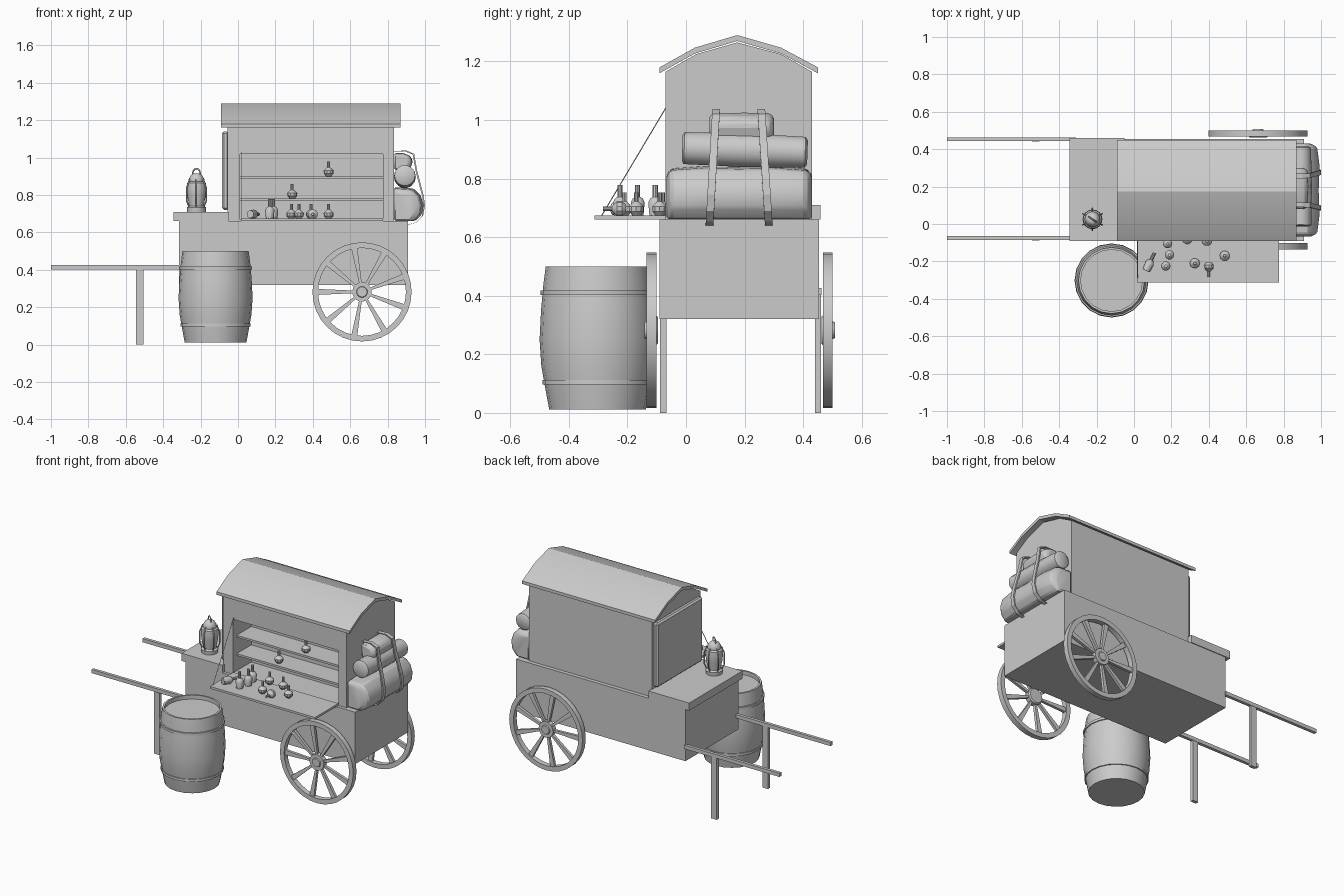
import bpy, bmesh, math
from mathutils import Matrix, Vector

if "Cube" in bpy.data.objects:
    bpy.data.objects.remove(bpy.data.objects["Cube"])


def finish(name, bm, smooth=None, mat=None):
    if mat:
        bmesh.ops.transform(bm, matrix=mat, verts=bm.verts)
    bmesh.ops.recalc_face_normals(bm, faces=bm.faces)
    me = bpy.data.meshes.new(name)
    bm.to_mesh(me)
    bm.free()
    ob = bpy.data.objects.new(name, me)
    bpy.context.collection.objects.link(ob)
    if smooth:
        bpy.ops.object.select_all(action='DESELECT')
        ob.select_set(True)
        bpy.context.view_layer.objects.active = ob
        bpy.ops.object.shade_smooth_by_angle(angle=math.radians(smooth))
    return ob


def add_loft(bm, rings, closed=False):
    """Skin equal rings of points; cap the ends unless closed into a loop."""
    vs = [[bm.verts.new(p) for p in r] for r in rings]
    n, m = len(vs[0]), len(vs)
    for i in range(m if closed else m - 1):
        a, b = vs[i], vs[(i + 1) % m]
        for j in range(n):
            bm.faces.new((a[j], a[(j + 1) % n], b[(j + 1) % n], b[j]))
    if not closed:
        bm.faces.new(vs[0])
        bm.faces.new(vs[-1])


def box(name, x, y, z):
    bm = bmesh.new()
    add_loft(bm, [[(x[0], y[0], h), (x[1], y[0], h), (x[1], y[1], h), (x[0], y[1], h)] for h in z])
    return finish(name, bm)


def prism(name, pts, x, smooth=None):
    bm = bmesh.new()
    add_loft(bm, [[(u, p[0], p[1]) for p in pts] for u in x])
    return finish(name, bm, smooth)


def add_lathe(bm, prof, segs, closed=False):
    add_loft(bm, [[(r * math.cos(2 * math.pi * k / segs), r * math.sin(2 * math.pi * k / segs), z)
                   for k in range(segs)] for r, z in prof], closed)


def lathe(name, prof, segs, mat, smooth=35):
    bm = bmesh.new()
    add_lathe(bm, prof, segs)
    return finish(name, bm, smooth, mat)


def tube(name, pts, r, segs=6, closed=False):
    cu = bpy.data.curves.new(name, 'CURVE')
    cu.dimensions = '3D'
    cu.bevel_depth, cu.bevel_resolution, cu.use_fill_caps = r, 1, True
    sp = cu.splines.new('POLY')
    sp.points.add(len(pts) - 1)
    for p, q in zip(sp.points, pts):
        p.co = (*q, 1)
    sp.use_cyclic_u = closed
    ob = bpy.data.objects.new(name, cu)
    bpy.context.collection.objects.link(ob)
    return ob


T = Matrix.Translation

# Cart body and counter
box("cart_body", (-.315, .91), (-.09, .455), (.32, .66))
box("counter_top", (-.345, -.05), (-.09, .46), (.66, .71))

# Cabin with arched gables and a recessed display opening
cabin = prism("cabin", [(-.07, .66), (-.07, 1.165), (.035, 1.225), (.175, 1.265),
                        (.325, 1.225), (.43, 1.165), (.43, .66)], (-.055, .835))
cutter = box("opening_cutter", (.012, .775), (-.2, .12), (.668, 1.02))
cutter.hide_render = True
cutter.hide_set(True)
mod = cabin.modifiers.new("opening", 'BOOLEAN')
mod.operation, mod.object, mod.solver = 'DIFFERENCE', cutter, 'EXACT'
for z in (.78, .90):
    box("display_shelf", (.01, .777), (-.03, .125), (z - .013, z))

# Roof shell
top = [(-.09, 1.18), (.03, 1.247), (.175, 1.29), (.325, 1.247), (.45, 1.18)]
prism("roof", top + [(y, z - .02) for y, z in reversed(top)], (-.092, .87), 30)

# Raised door panel on the left end
door = box("end_door", (-.085, -.05), (-.055, .415), (.72, 1.14))
bv = door.modifiers.new("bevel", 'BEVEL')
bv.width, bv.segments = .01, 1

# Fold-down tray and its cord
box("fold_down_tray", (.015, .775), (-.312, -.07), (.66, .674))
tube("tray_cord", [(.02, -.29, .67), (.02, -.07, 1.04)], .002)

# Handle shafts and prop legs
for y in (-.085, .443):
    box("handle_shaft", (-1, -.31), (y, y + .02), (.403, .427))
    box("prop_leg", (-.545, -.505), (y - .003, y + .018), (0, .405))


# Spoked wheels
def wheel(name, y, out):
    bm = bmesh.new()
    add_lathe(bm, [(.265, -.017), (.265, .017), (.235, .017), (.235, -.017)], 32, True)
    add_lathe(bm, [(.045, -.022), (.052, -.015), (.052, .017), (.03, .017), (.027, .024)], 16)
    for k in range(9):
        a = math.radians(180 + 40 * k)
        d, s = Vector((math.cos(a), math.sin(a), 0)), Vector((-math.sin(a), math.cos(a), 0))
        add_loft(bm, [[d * r + s * (w * i) + Vector((0, 0, h * .009)) for i, h in
                       ((-1, -1), (1, -1), (1, 1), (-1, 1))] for r, w in ((.045, .007), (.24, .016))])
    # local +z becomes the outward side
    finish(name, bm, 35, T((.663, y, .282)) @ Matrix.Rotation(math.radians(90 * -out), 4, 'X')
           @ Matrix.Rotation(0 if out > 0 else math.pi * 0, 4, 'Z'))


wheel("front_wheel", -.118, -1)
wheel("back_wheel", .484, 1)

# Barrel with recessed lid and hoops
bar = T((-.12, -.302, 0))
lathe("barrel", [(.165, .012), (.176, .07), (.192, .16), (.198, .25), (.193, .35), (.185, .44),
                 (.177, .50), (.165, .50), (.165, .475)], 20, bar, 30)
for z, r in ((.105, .183), (.41, .190)):
    lathe("barrel_hoop", [(r - .02, z - .008), (r + .005, z - .008), (r + .005, z + .008),
                          (r - .02, z + .008)], 20, bar, 30)

# Lantern: body, ribs, ring handle
lan = T((-.222, .025, 0))
lathe("lantern", [(.05, .71), (.052, .733), (.04, .742), (.042, .758), (.05, .80), (.053, .835),
                  (.05, .865), (.04, .872), (.042, .885), (.028, .908), (.018, .915)], 16, lan, 40)
for k in range(6):
    a = math.radians(60 * k + 30)
    tube("lantern_rib", [(-.222 + r * math.cos(a), .025 + r * math.sin(a), z) for r, z in
                         ((.045, .735), (.059, .765), (.06, .84), (.042, .885))], .004)
ring = []
for k in range(12):
    a, t = 2 * math.pi * k / 12, math.radians(-35)
    u = .024 * math.cos(a)
    ring.append((-.222 + u * math.cos(t), .025 + u * math.sin(t), .917 + .024 * math.sin(a)))
tube("lantern_ring", ring, .004, closed=True)


# Luggage on the right end
def bag(name, prof, secs):
    """x-z outline lofted along y; s scales depth and height."""
    bm = bmesh.new()
    z0 = prof[0][1]
    add_loft(bm, [[(.835 + (x - .835) * s, y, z0 + (z - z0) * (.5 + .5 * s)) for x, z in prof]
                  for y, s in secs])
    ob = finish(name, bm, 35)
    b = ob.modifiers.new("bevel", 'BEVEL')
    b.width, b.segments, b.limit_method = .008, 1, 'ANGLE'


bag("lower_bag", [(.835, .662), (.95, .662), (.985, .70), (.992, .75), (.975, .80), (.94, .835),
                  (.835, .842)], [(-.066, .72), (-.05, .92), (.05, 1), (.18, .97), (.31, 1),
                                  (.41, .92), (.43, .72)])
bag("upper_bag", [(.835, .935), (.92, .935), (.935, .98), (.92, 1.01), (.88, 1.025), (.835, 1.025)],
    [(.08, .8), (.10, .98), (.2, 1), (.28, .98), (.30, .75)])
lathe("bed_roll", [(.045, -.215), (.056, -.208), (.059, 0), (.054, .205), (.042, .213)], 14,
      T((.892, .202, .897)) @ Matrix.Rotation(math.radians(2), 4, 'X').inverted()
      @ Matrix.Rotation(math.radians(-90), 4, 'X'), 40)
path = [(.835, 1.035), (.90, 1.038), (.942, 1.02), (.958, .93), (.992, .80), (1.0, .745),
        (.99, .69), (.955, .655), (.905, .64)]
for yt, yb in ((.103, .08), (.257, .283)):
    bm = bmesh.new()
    rings = []
    for x, z in path:
        y = yb + (yt - yb) * (z - .64) / .4
        rings.append([(x, y - .013, z), (x, y + .013, z), (x - .008, y + .013, z - .004),
                      (x - .008, y - .013, z - .004)])
    add_loft(bm, rings)
    finish("luggage_strap", bm)

# Bottles and flasks on tray and shelves
TALL = [(.021, 0), (.025, .045), (.018, .058), (.009, .064), (.009, .105)]
FLASK = [(.014, 0), (.026, .014), (.027, .03), (.014, .043), (.008, .048), (.008, .078)]
for x, y, z, p in ((.18, -.105, .674, TALL), (.19, -.165, .674, TALL), (.17, -.225, .674, TALL),
                   (.285, -.08, .674, FLASK), (.325, -.21, .674, FLASK), (.39, -.09, .674, FLASK),
                   (.485, -.17, .674, FLASK), (.29, .01, .78, FLASK), (.485, .01, .90, FLASK)):
    lathe("bottle", p, 10, T((x, y, z)))
for x, y, p, ang in ((.065, -.25, TALL, 65), (.40, -.205, FLASK, -90)):
    lathe("lying_bottle", p, 10, T((x, y, .697)) @ Matrix.Rotation(math.radians(ang), 4, 'Z')
          @ Matrix.Rotation(math.radians(90), 4, 'Y'))
